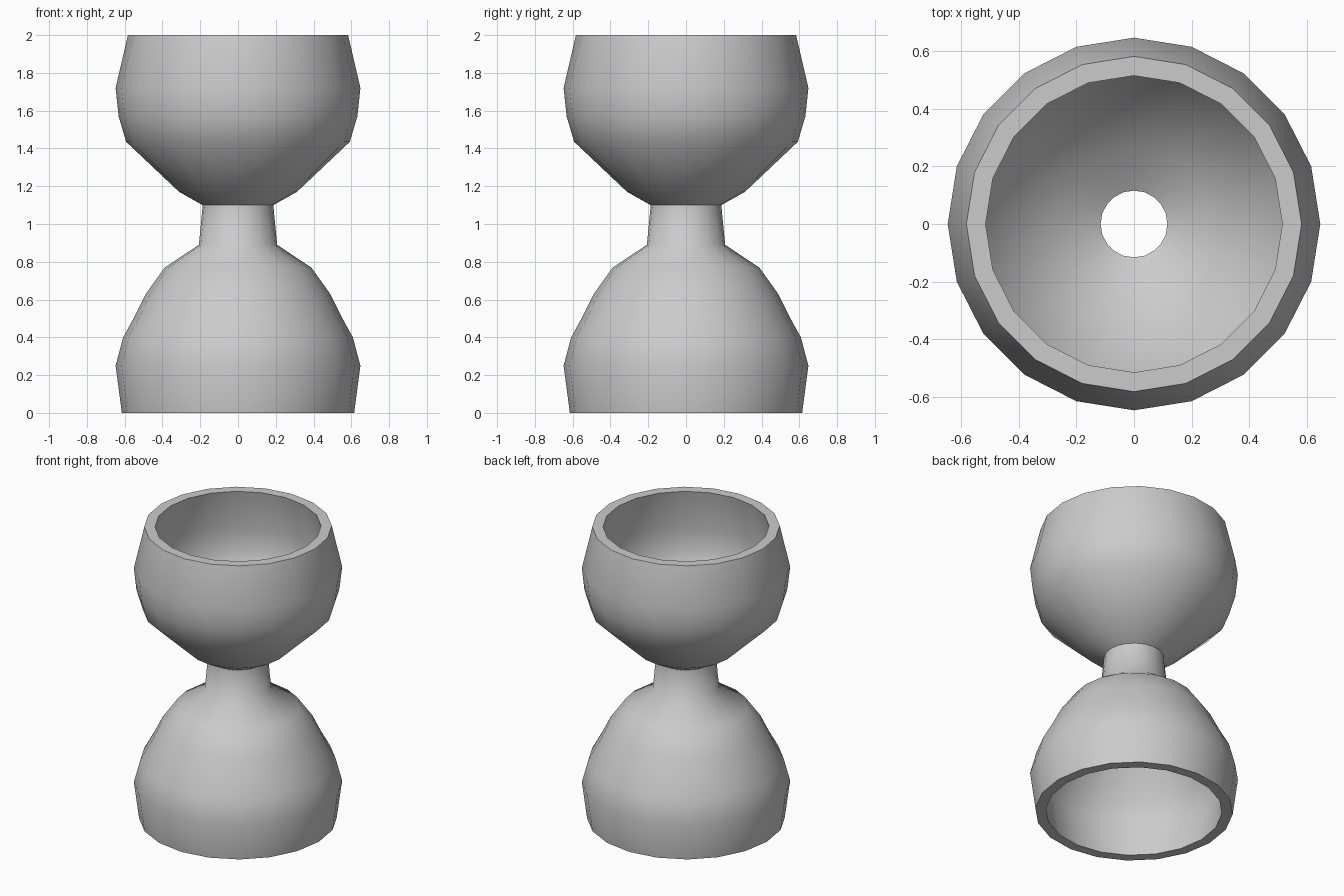
import bpy, bmesh, math
from mathutils import Vector

if "Cube" in bpy.data.objects:
    bpy.data.objects.remove(bpy.data.objects["Cube"])

SIDES = 20
WALL = 0.067

# outer profile (radius, height), bottom to top
outer = [(0.615, 0), (0.648, 0.25), (0.608, 0.40), (0.545, 0.515), (0.488, 0.63),
         (0.388, 0.77), (0.207, 0.89), (0.187, 1.10), (0.312, 1.17),
         (0.592, 1.435), (0.632, 1.57), (0.648, 1.72), (0.583, 2.0)]


def inset(points, wall):
    """Offset the profile inwards by an even wall thickness, keeping flat rims."""
    pts = [Vector(p) for p in points]
    normals = []
    for a, b in zip(pts, pts[1:]):
        d = (b - a).normalized()
        normals.append(Vector((-d.y, d.x)))
    result = []
    for i, p in enumerate(pts):
        n0 = normals[max(i - 1, 0)]
        n1 = normals[min(i, len(normals) - 1)]
        q = p + (n0 + n1) * wall / (1 + n0.dot(n1))
        if i in (0, len(pts) - 1):
            q = Vector((p.x - wall, p.y))
        result.append((q.x, q.y))
    return result


# closed loop: up the outside, down the inside
loop = outer + inset(outer, WALL)[::-1]

# spin the profile into a hollow hourglass shell
bm = bmesh.new()
rings = []
for r, z in loop:
    rings.append([bm.verts.new((r * math.cos(2 * math.pi * k / SIDES),
                                r * math.sin(2 * math.pi * k / SIDES), z))
                  for k in range(SIDES)])
for i, ring in enumerate(rings):
    nxt = rings[(i + 1) % len(rings)]
    for k in range(SIDES):
        j = (k + 1) % SIDES
        bm.faces.new((ring[k], ring[j], nxt[j], nxt[k]))
bmesh.ops.recalc_face_normals(bm, faces=bm.faces)
mesh = bpy.data.meshes.new("hourglass_shell")
bm.to_mesh(mesh)
bm.free()
shell = bpy.data.objects.new("hourglass_shell", mesh)
bpy.context.collection.objects.link(shell)

# smooth walls, crisp rims
bpy.context.view_layer.objects.active = shell
shell.select_set(True)
bpy.ops.object.shade_smooth_by_angle(angle=math.radians(65))
